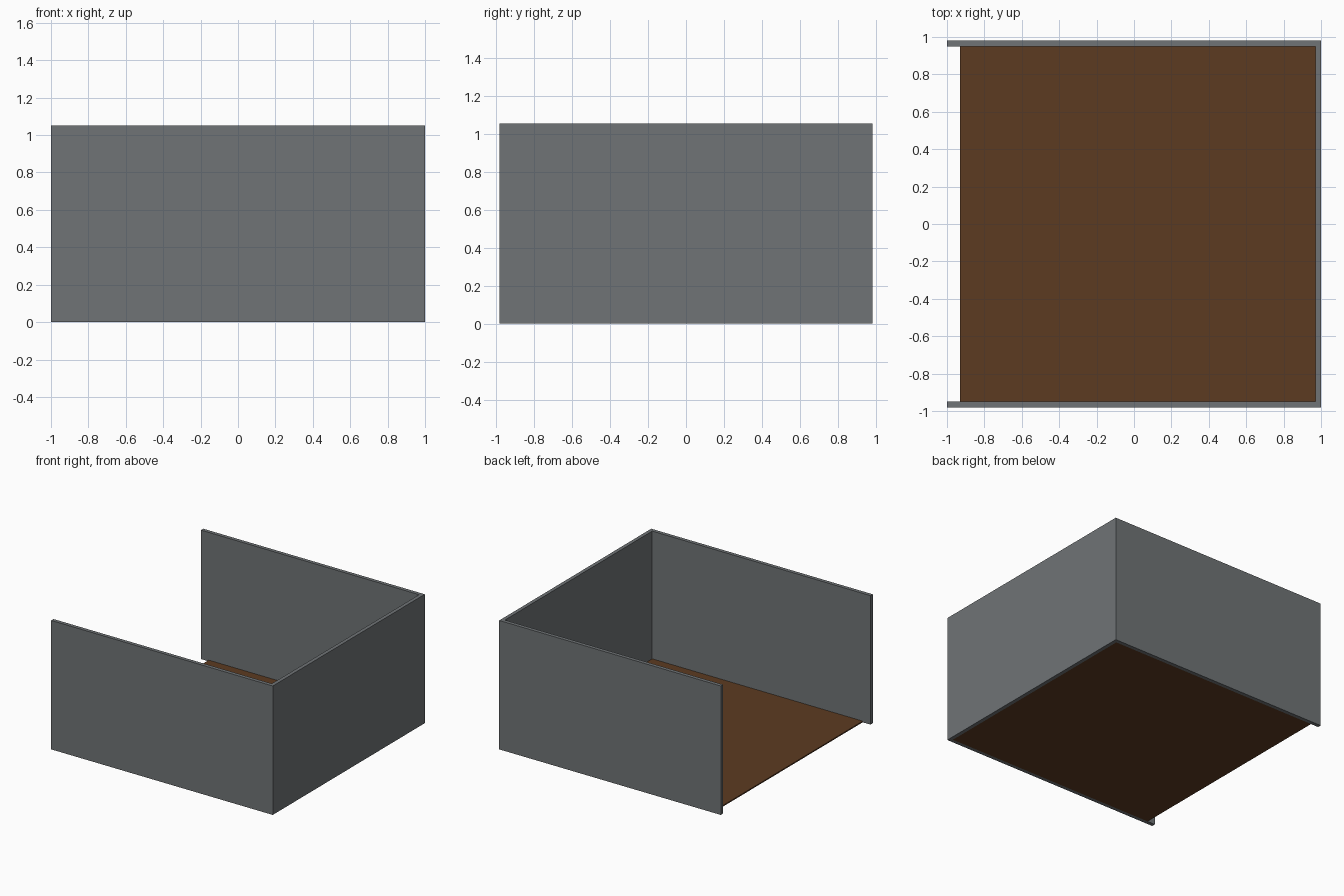
import bpy, bmesh

if "Cube" in bpy.data.objects:
    bpy.data.objects.remove(bpy.data.objects["Cube"])


def material(name, rgb):
    m = bpy.data.materials.new(name)
    m.diffuse_color = (*rgb, 1.0)
    m.use_nodes = True
    m.node_tree.nodes["Principled BSDF"].inputs["Base Color"].default_value = m.diffuse_color
    return m


def extruded(name, outline, z0, z1, mat):
    """Extrude a flat plan outline from z0 up to z1."""
    bm = bmesh.new()
    face = bm.faces.new([bm.verts.new((x, y, z0)) for x, y in outline])
    top = bmesh.ops.extrude_face_region(bm, geom=[face])["geom"]
    verts = [g for g in top if isinstance(g, bmesh.types.BMVert)]
    bmesh.ops.translate(bm, verts=verts, vec=(0, 0, z1 - z0))
    bmesh.ops.recalc_face_normals(bm, faces=bm.faces[:])
    mesh = bpy.data.meshes.new(name)
    bm.to_mesh(mesh)
    bm.free()
    mesh.materials.append(mat)
    ob = bpy.data.objects.new(name, mesh)
    bpy.context.collection.objects.link(ob)
    return ob


grey = material("wall_grey", (0.160, 0.174, 0.182))
brown = material("floor_brown", (0.108, 0.044, 0.0155))

X, Y, T, H = 1.0, 0.98, 0.03, 1.052

# Three walls in one U-shaped plan, open towards -x
extruded("walls", [(-X, -Y), (X, -Y), (X, Y), (-X, Y),
                   (-X, Y - T), (X - T, Y - T),
                   (X - T, -Y + T), (-X, -Y + T)], 0.0, H, grey)

# Thin floor panel between the walls, set back from the open side
extruded("floor", [(-0.93, -Y + T), (X - T, -Y + T),
                   (X - T, Y - T), (-0.93, Y - T)], 0.0, 0.01, brown)
